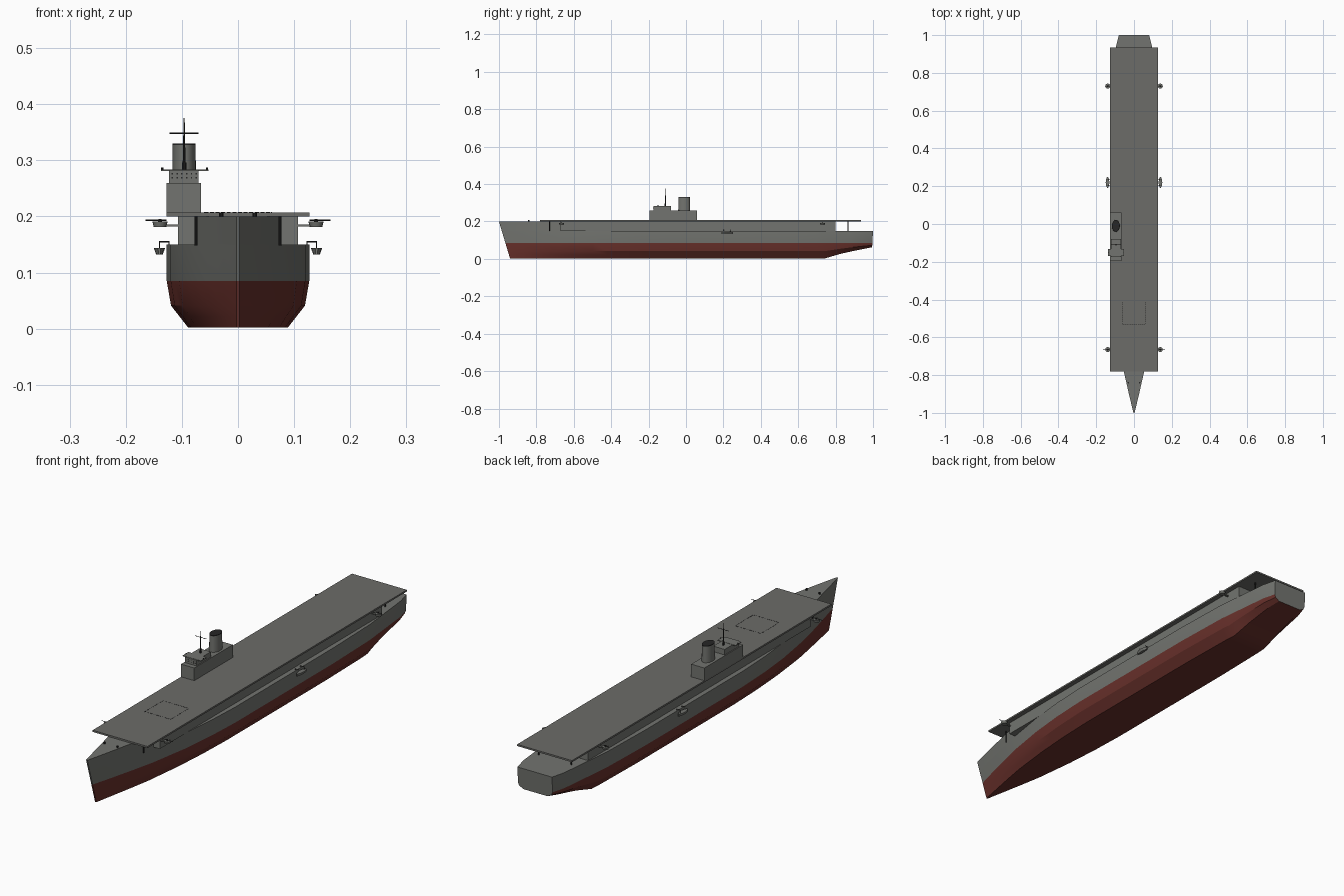
import bpy, bmesh, math
from mathutils import Vector

if "Cube" in bpy.data.objects:
    bpy.data.objects.remove(bpy.data.objects["Cube"])


def mat(name, c):
    m = bpy.data.materials.new(name)
    m.diffuse_color = (*c, 1)
    m.use_nodes = True
    m.node_tree.nodes["Principled BSDF"].inputs["Base Color"].default_value = m.diffuse_color
    return m


GREY = mat("hull grey", (0.17, 0.175, 0.16))
DECK = mat("deck grey", (0.15, 0.15, 0.14))
RED = mat("antifouling red", (0.14, 0.03, 0.024))
DARK = mat("dark metal", (0.02, 0.02, 0.02))


def finish(name, bm, mats, smooth=False):
    bmesh.ops.recalc_face_normals(bm, faces=bm.faces)
    me = bpy.data.meshes.new(name)
    bm.to_mesh(me)
    bm.free()
    for m in mats:
        me.materials.append(m)
    ob = bpy.data.objects.new(name, me)
    bpy.context.collection.objects.link(ob)
    if smooth:
        bpy.ops.object.select_all(action='DESELECT')
        ob.select_set(True)
        bpy.context.view_layer.objects.active = ob
        bpy.ops.object.shade_smooth_by_angle(angle=math.radians(25))
    return ob


def box(name, x0, x1, y0, y1, z0, z1, m):
    bm = bmesh.new()
    bmesh.ops.create_cube(bm, size=1)
    for v in bm.verts:
        v.co = ((x0 + x1) / 2 + v.co.x * (x1 - x0), (y0 + y1) / 2 + v.co.y * (y1 - y0),
                (z0 + z1) / 2 + v.co.z * (z1 - z0))
    return finish(name, bm, [m])


def rod(name, a, b, r0, r1, m, sides=10, sy=1):
    a, b = Vector(a), Vector(b)
    bm = bmesh.new()
    bmesh.ops.create_cone(bm, cap_ends=True, segments=sides, radius1=r0, radius2=r1, depth=(b - a).length)
    q = (b - a).to_track_quat('Z', 'Y')
    for v in bm.verts:
        v.co.y *= sy
        v.co = q @ v.co + (a + b) / 2
    return finish(name, bm, [m], True)


def lerp(pts, t):
    for (a, u), (b, v) in zip(pts, pts[1:]):
        if t <= b:
            return u + (v - u) * (t - a) / (b - a)
    return pts[-1][1]


# Hull shape: half width, keel height along the length, and section fullness by height
WIDTH = [(-1, .003), (-.9, .027), (-.78, .054), (-.67, .077), (-.5, .105), (-.35, .12), (-.2, .127),
         (.45, .127), (.7, .12), (.94, .095), (1, .08)]
KEEL = [(-1, .002), (.74, .002), (.83, .028), (.92, .048), (1, .062)]
FULL = [(0, .70), (.04, .94), (.085, 1), (.15, 1), (.2, 1)]


def hull_point(y, lev):
    k = lerp(KEEL, y)
    z = k + lev * (.085 - k) / .085 if lev < .085 else lev
    f = lerp(FULL, lev)
    w = max(lerp(WIDTH, y) * f, .003)
    rake = .06 * (1 - z / .2) * max(0, min(1, (-.67 - y) / .33))
    return w, y + rake - .008 * max(0, 1 - z / .15) * (y > .95), z


def loft(name, stations, levels):
    bm = bmesh.new()
    rings = []
    for y in stations:
        half = [hull_point(y, l) for l in levels]
        ring = half[::-1] + [(-x, yy, z) for x, yy, z in half]
        rings.append([bm.verts.new(p) for p in ring])
    for a, b in zip(rings, rings[1:]):
        n = len(a)
        for i in range(n):
            j = (i + 1) % n
            bm.faces.new((a[i], a[j], b[j], b[i]))
    bm.faces.new(rings[0])
    bm.faces.new(rings[-1])
    # split the stem cap at the waterline
    if levels[0] < .08:
        bmesh.ops.bisect_plane(bm, geom=bm.verts[:] + bm.edges[:] + bm.faces[:], dist=1e-5,
                               plane_co=(0, 0, .085), plane_no=(0, 0, 1))
    bmesh.ops.recalc_face_normals(bm, faces=bm.faces)
    for f in bm.faces:
        f.material_index = int(f.calc_center_median().z < .084 and f.normal.y < .9)
    return finish(name, bm, [GREY, RED], True)


Y_ALL = [-1, -.9, -.78, -.67, -.58, -.5, -.42, -.35, -.27, -.2, 0, .2, .45, .58, .7, .74, .78, .83, .88, .94, 1]
loft("hull", Y_ALL, [0, .02, .04, .085, .15])
loft("forecastle", Y_ALL[:4], [.15, .2])

# Hangar, flight deck and lift outline
box("hangar", -.107, .107, -.67, .8, .149, .201, GREY)
box("flight_deck", -.127, .127, -.78, .935, .2, .207, DECK)
for s in (-1, 1):
    for i in range(12):
        t = -.06 + i * .01
        box("lift_outline_side", s * .06 - .001, s * .06 + .001, t - .47, t - .463, .2068, .2075, DARK)
        box("lift_outline_end", t, t + .007, -.47 + s * .06 - .001, -.47 + s * .06 + .001, .2068, .2075, DARK)

# Island with bridge, windows and wings
box("island", -.127, -.066, -.195, .06, .206, .26, GREY)
box("bridge", -.123, -.07, -.175, -.08, .259, .283, GREY)
box("bridge_wings", -.137, -.053, -.17, -.132, .281, .284, GREY)
for x in (-.135, -.055):
    rod("wing_lamp", (x, -.15, .283), (x, -.15, .287), .002, .002, DARK)
for z in (.269, .276):
    for i in range(6):
        x = -.117 + i * .0085
        box("bridge_window", x - .0012, x + .0012, -.1758, -.1745, z - .0012, z + .0012, DARK)

# Funnel with a dark mouth
rod("funnel", (-.096, -.01, .259), (-.096, -.01, .327), .021, .0205, GREY, 32, 1.5)
rod("funnel_mouth", (-.096, -.01, .326), (-.096, -.01, .33), .0205, .0205, DARK, 32, 1.5)

# Mast and yard
rod("mast", (-.096, -.11, .28), (-.096, -.11, .375), .003, .001, DARK)
rod("mast_foot", (-.096, -.11, .28), (-.096, -.11, .296), .004, .004, DARK)
rod("yard", (-.122, -.11, .348), (-.07, -.11, .348), .0012, .0012, DARK, 6)

# Parts repeated on both sides
for s in (-1, 1):
    for y, reach in ((-.665, .165), (.73, .153)):
        # gun tubs with barrels
        rod("gun_tub", (s * .139, y, .181), (s * .139, y, .191), .011, .0135, GREY, 16)
        box("gun_bracket", min(s * .1, s * .135), max(s * .1, s * .135), y - .004, y + .004, .182, .186, GREY)
        rod("gun_mount", (s * .139, y, .19), (s * .139, y, .195), .004, .003, DARK)
        rod("gun_barrel", (s * .127, y, .193), (s * reach, y, .193), .0012, .0012, DARK, 6)
    # deck support posts
    for y in (-.73, .865):
        rod("deck_post", (s * .075, y, .148), (s * .075, y, .202), .0028, .0028, DARK)
    # bollards on the forecastle
    rod("bollard", (s * .03, -.84, .199), (s * .03, -.84, .207), .004, .004, DARK)
    # ship's boat, a tapered tub, hung from davits
    bm = bmesh.new()
    bmesh.ops.create_cube(bm, size=1)
    bmesh.ops.subdivide_edges(bm, edges=[e for e in bm.edges if abs((e.verts[0].co - e.verts[1].co).y) > .5],
                              cuts=3)
    for v in bm.verts:
        k = (1 - (2 * v.co.y) ** 2 * .75) * (1 if v.co.z > 0 else .6)
        v.co = (s * .14 + v.co.x * .02 * k, .22 + v.co.y * .06, .138 + v.co.z * .011)
    finish("ships_boat", bm, [GREY])
    for y in (.203, .237):
        rod("davit_post", (s * .123, y, .148), (s * .123, y, .156), .0012, .0012, DARK, 6)
        rod("davit_arm", (s * .122, y, .155), (s * .14, y, .155), .0012, .0012, DARK, 6)
        rod("davit_fall", (s * .14, y, .156), (s * .14, y, .14), .0007, .0007, DARK, 6)
